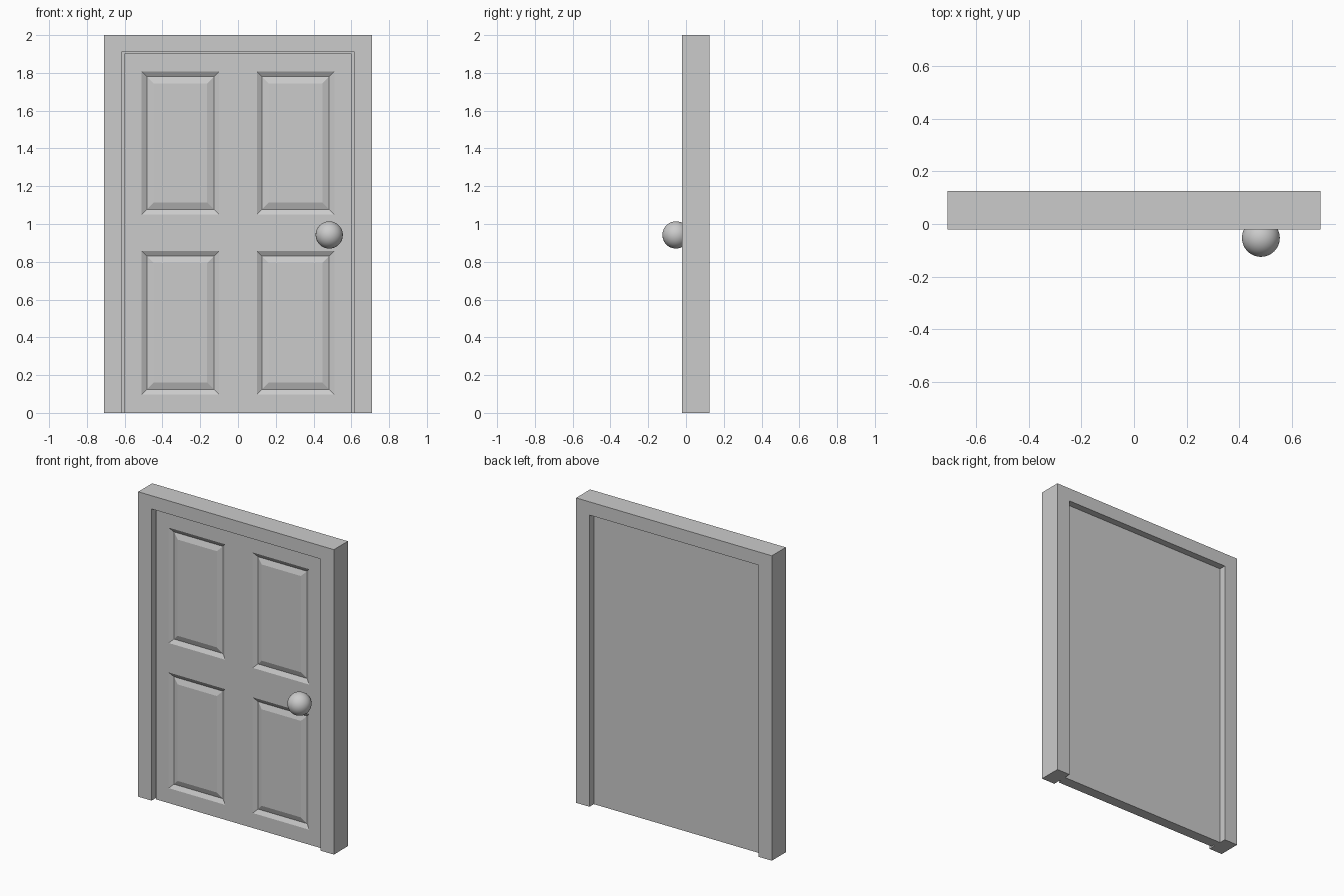
import bpy, bmesh

if "Cube" in bpy.data.objects:
    bpy.data.objects.remove(bpy.data.objects["Cube"])


def finish(name, bm):
    bmesh.ops.recalc_face_normals(bm, faces=bm.faces[:])
    mesh = bpy.data.meshes.new(name)
    bm.to_mesh(mesh)
    bm.free()
    obj = bpy.data.objects.new(name, mesh)
    bpy.context.collection.objects.link(obj)
    return obj


def arch(name, outer, inner, y0, y1):
    """Upside-down U in the xz plane, (half width, height) each, extruded in y."""
    (ox, oz), (ix, iz) = outer, inner
    pts = [(-ox, 0), (-ix, 0), (-ix, iz), (ix, iz), (ix, 0), (ox, 0), (ox, oz), (-ox, oz)]
    bm = bmesh.new()
    face = bm.faces.new([bm.verts.new((x, y0, z)) for x, z in pts])
    new = bmesh.ops.extrude_face_region(bm, geom=[face], use_keep_orig=True)["geom"]
    moved = [v for v in new if isinstance(v, bmesh.types.BMVert)]
    bmesh.ops.translate(bm, verts=moved, vec=(0, y1 - y0, 0))
    return finish(name, bm)


# Frame and the thin stop that closes the gap around the door
arch("door_frame", (0.71, 2.0), (0.613, 1.913), -0.02, 0.125)
arch("door_stop", (0.613, 1.913), (0.602, 1.902), 0.03, 0.08)


# Door leaf: front grid with four bevelled, raised panels
def door_leaf(front, back):
    xs = [-0.602, -0.51, -0.10, 0.10, 0.51, 0.602]
    zs = [0, 0.098, 0.857, 1.05, 1.807, 1.902]
    bm = bmesh.new()
    grid = [[bm.verts.new((x, front, z)) for x in xs] for z in zs]
    panels = []
    for j in range(5):
        for i in range(5):
            f = bm.faces.new((grid[j][i], grid[j][i + 1],
                              grid[j + 1][i + 1], grid[j + 1][i]))
            if i in (1, 3) and j in (1, 3):
                panels.append(f)
    bm.normal_update()
    # slope into the groove, then rise again to the panel field
    for width, depth in ((0.027, -0.016), (0.036, 0.013)):
        bmesh.ops.inset_individual(bm, faces=panels, thickness=width,
                                   depth=depth, use_even_offset=True)
        bm.normal_update()
    # sides and flat back
    rim = [e for e in bm.edges if e.is_boundary]
    new = bmesh.ops.extrude_edge_only(bm, edges=rim)["geom"]
    verts = [g for g in new if isinstance(g, bmesh.types.BMVert)]
    for v in verts:
        v.co.y = back
    bmesh.ops.holes_fill(bm, edges=[e for e in bm.edges if e.is_boundary], sides=0)
    return finish("door_leaf", bm)


door_leaf(0.01, 0.08)

# Round knob
bpy.ops.mesh.primitive_uv_sphere_add(segments=48, ring_count=24, radius=0.072,
                                     location=(0.483, -0.053, 0.942))
knob = bpy.context.object
knob.name = "door_knob"
bpy.ops.object.shade_smooth()
